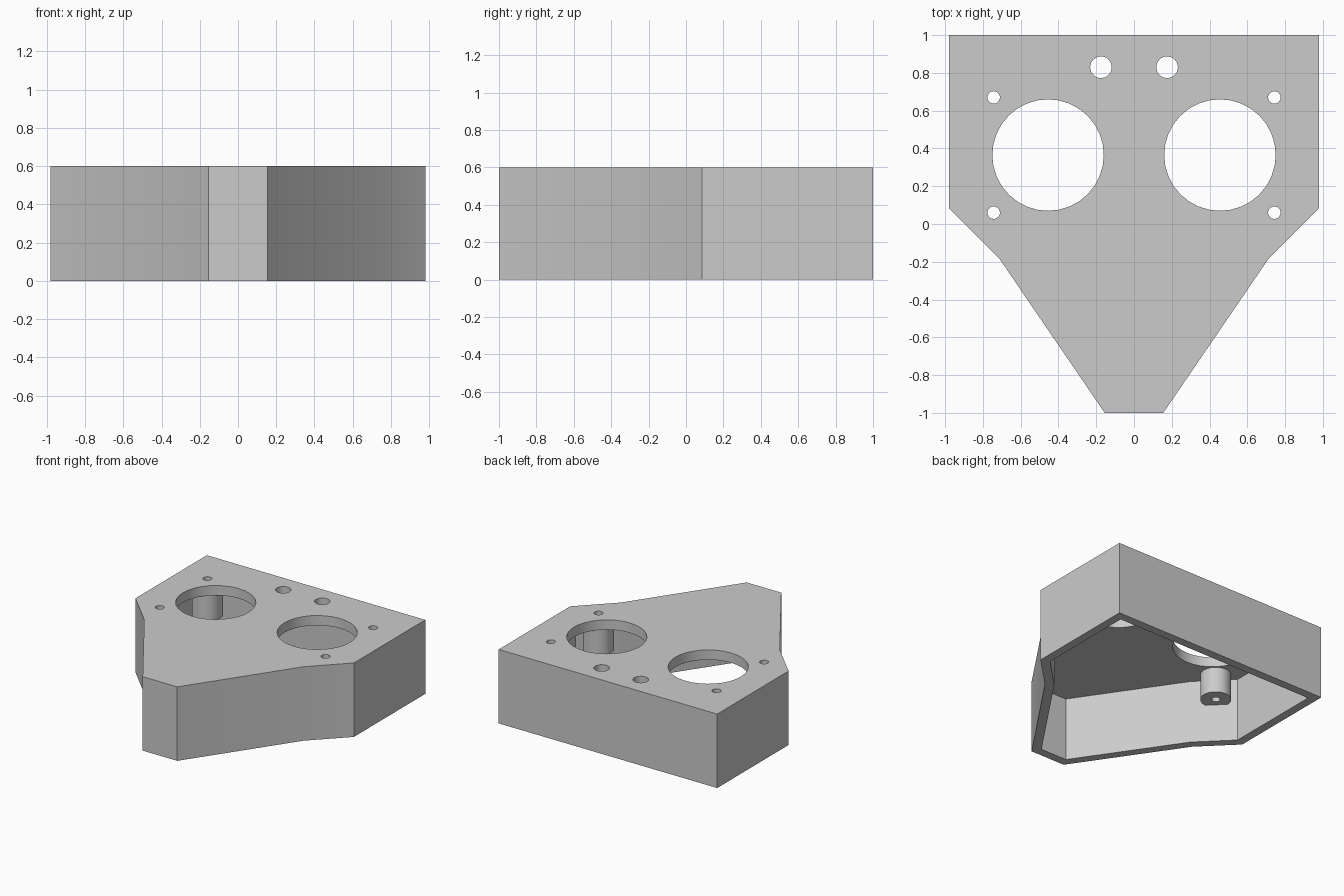
import bpy
import bmesh

cube = bpy.data.objects.get("Cube")
if cube:
    bpy.data.objects.remove(cube, do_unlink=True)

HEIGHT, WALL, ROOF = 0.6, 0.07, 0.08

grey = bpy.data.materials.new("light grey plastic")
grey.use_nodes = True
grey.diffuse_color = (0.6, 0.6, 0.6, 1)
grey.node_tree.nodes["Principled BSDF"].inputs["Base Color"].default_value = (0.6, 0.6, 0.6, 1)


def make_object(name, bm):
    bmesh.ops.recalc_face_normals(bm, faces=bm.faces[:])
    mesh = bpy.data.meshes.new(name)
    bm.to_mesh(mesh)
    bm.free()
    mesh.materials.append(grey)
    obj = bpy.data.objects.new(name, mesh)
    bpy.context.collection.objects.link(obj)
    return obj


def cylinder(name, x, y, radius, bottom, top, sides=32):
    bm = bmesh.new()
    bmesh.ops.create_cone(bm, cap_ends=True, segments=sides, radius1=radius,
                          radius2=radius, depth=top - bottom)
    bmesh.ops.translate(bm, verts=bm.verts[:], vec=(x, y, (top + bottom) / 2))
    return make_object(name, bm)


def combine(body, tool, operation):
    mod = body.modifiers.new(tool.name, 'BOOLEAN')
    mod.object, mod.operation, mod.solver = tool, operation, 'EXACT'
    bpy.context.view_layer.objects.active = body
    bpy.ops.object.modifier_apply(modifier=mod.name)
    bpy.data.objects.remove(tool, do_unlink=True)


# Shell: tapered outline raised to a block, hollowed from below
half = [(0.155, -1), (0.715, -0.18), (0.98, 0.085), (0.98, 1)]
outline = half + [(-x, y) for x, y in reversed(half)]
bm = bmesh.new()
base = bm.faces.new([bm.verts.new((x, y, 0)) for x, y in outline])
raised = bmesh.ops.extrude_face_region(bm, geom=[base], use_keep_orig=True)
bmesh.ops.translate(bm, vec=(0, 0, HEIGHT),
                    verts=[v for v in raised["geom"] if isinstance(v, bmesh.types.BMVert)])
bmesh.ops.recalc_face_normals(bm, faces=bm.faces[:])
floor = [f for f in bm.faces if f.normal.z < -0.9]
bmesh.ops.inset_region(bm, faces=floor, thickness=WALL, use_even_offset=True)
cavity = bmesh.ops.extrude_face_region(bm, geom=floor)
bmesh.ops.translate(bm, vec=(0, 0, HEIGHT - ROOF),
                    verts=[v for v in cavity["geom"] if isinstance(v, bmesh.types.BMVert)])
bmesh.ops.delete(bm, geom=[f for f in floor if f.is_valid], context='FACES')
shell = make_object("sensor_housing", bm)

# Screw posts hanging from the roof, then all round openings
for side in (-1, 1):
    for y in (0.06, 0.67):
        combine(shell, cylinder("screw_post", side * 0.743, y, 0.115, 0.31, HEIGHT - ROOF / 2), 'UNION')
for side in (-1, 1):
    holes = [(0.455, 0.365, 0.295), (0.175, 0.83, 0.057),
             (0.743, 0.06, 0.033), (0.743, 0.67, 0.033)]
    for x, y, radius in holes:
        combine(shell, cylinder("hole_cutter", side * x, y, radius, 0.1, 0.8), 'DIFFERENCE')

# Smooth the round walls, keep hard corners sharp
bpy.ops.object.select_all(action='DESELECT')
shell.select_set(True)
bpy.context.view_layer.objects.active = shell
bpy.ops.object.shade_smooth_by_angle()
